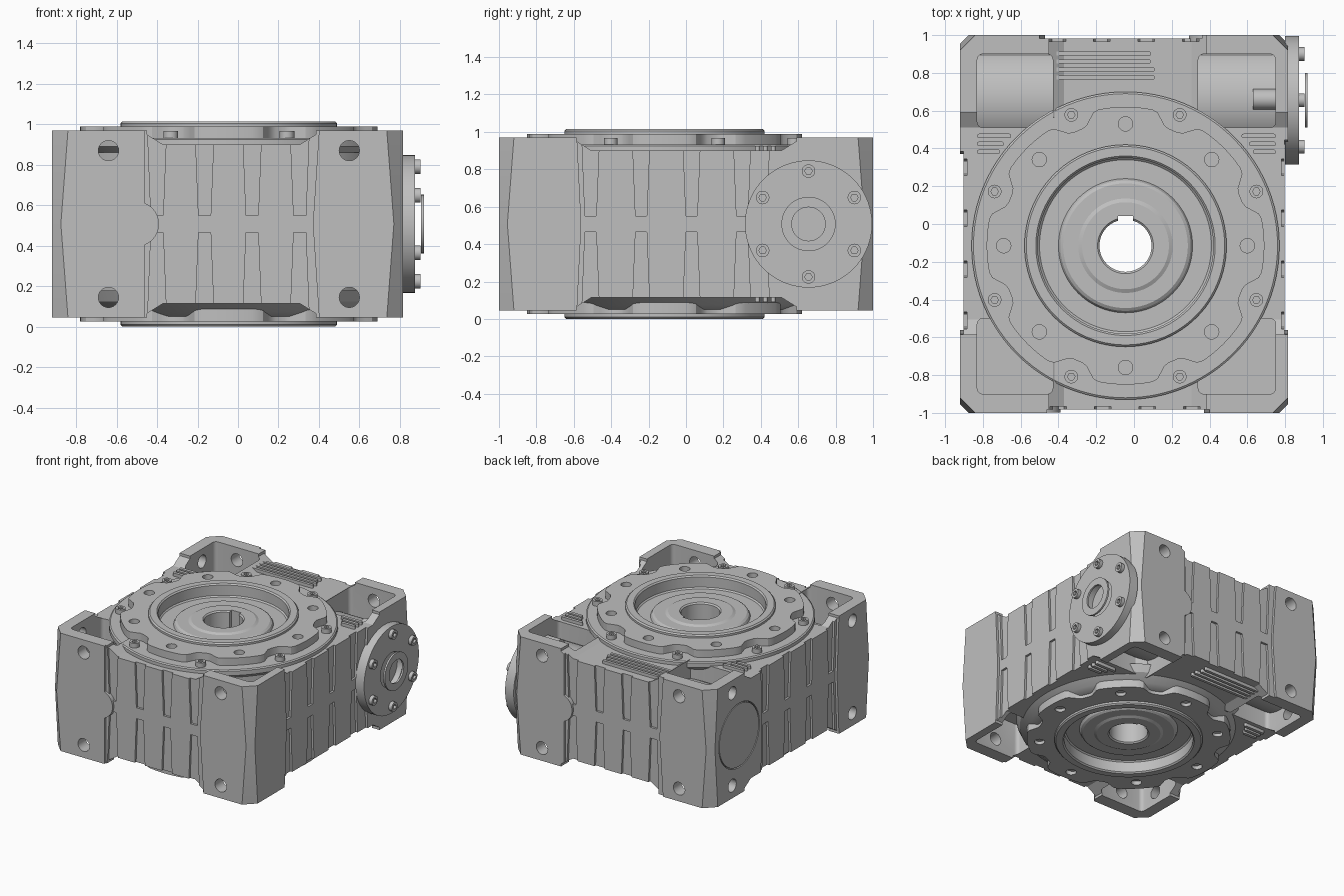
import bpy, bmesh
from math import sin, cos, pi, radians, exp

cube = bpy.data.objects.get("Cube")
if cube:
    bpy.data.objects.remove(cube)

grey = bpy.data.materials.new("cast_grey")
grey.use_nodes = True
grey.diffuse_color = (0.52, 0.52, 0.52, 1)
grey.node_tree.nodes["Principled BSDF"].inputs["Base Color"].default_value = (0.52, 0.52, 0.52, 1)

H = 1.015            # overall height, also used to mirror top to bottom
MID = H / 2
CX, CY = -0.045, -0.115   # output axis
WY = 0.655                # input axis


def finish(name, bm):
    bmesh.ops.recalc_face_normals(bm, faces=bm.faces)
    me = bpy.data.meshes.new(name)
    bm.to_mesh(me)
    bm.free()
    me.materials.append(grey)
    ob = bpy.data.objects.new(name, me)
    bpy.context.collection.objects.link(ob)
    return ob


def loft(name, rings, cap=True):
    """Skin a list of equal point rings; without caps the rings close on themselves."""
    bm = bmesh.new()
    vs = [[bm.verts.new(p) for p in ring] for ring in rings]
    n = len(vs[0])
    pairs = list(zip(vs, vs[1:])) + ([] if cap else [(vs[-1], vs[0])])
    for a, b in pairs:
        for i in range(n):
            j = (i + 1) % n
            bm.faces.new((a[i], a[j], b[j], b[i]))
    if cap:
        bm.faces.new(vs[0])
        bm.faces.new(vs[-1])
    return finish(name, bm)


def prism(name, pts, axis, lo, hi):
    put = {"x": lambda u, v, w: (w, u, v), "y": lambda u, v, w: (u, w, v), "z": lambda u, v, w: (u, v, w)}[axis]
    return loft(name, [[put(u, v, w) for u, v in pts] for w in (lo, hi)])


def circle(u, v, r, n=32):
    return [(u + r * cos(2 * pi * i / n), v + r * sin(2 * pi * i / n)) for i in range(n)]


def rect(u0, v0, u1, v1):
    return [(u0, v0), (u1, v0), (u1, v1), (u0, v1)]


def rounded(u0, v0, u1, v1, r=0.03):
    corners = [(u1 - r, v1 - r), (u0 + r, v1 - r), (u0 + r, v0 + r), (u1 - r, v0 + r)]
    return [(u + r * cos(pi / 2 * (k + t / 4)), v + r * sin(pi / 2 * (k + t / 4)))
            for k, (u, v) in enumerate(corners) for t in range(5)]


def flip(pts):
    return [(u, H - v) for u, v in pts]


def both(profile):
    return profile + flip(reversed(profile))


def lathe(name, profile, n=96):
    rings = [[(CX + r * cos(2 * pi * i / n), CY + r * sin(2 * pi * i / n), z) for i in range(n)] for r, z in profile]
    return loft(name, rings, cap=False)


def cut(target, cutter):
    mod = target.modifiers.new("cut", "BOOLEAN")
    mod.operation, mod.solver, mod.object = "DIFFERENCE", "EXACT", cutter
    bpy.context.view_layer.objects.active = target
    bpy.ops.object.modifier_apply(modifier=mod.name)
    bpy.data.objects.remove(cutter)


def octagon(z, c):
    x0, x1, y0, y1 = -0.92, 0.815, -1, 1
    return [(x, y, z) for x, y in ((x0 + c, y0), (x1 - c, y0), (x1, y0 + c), (x1, y1 - c),
                                   (x1 - c, y1), (x0 + c, y1), (x0, y1 - c), (x0, y0 + c))]


# Housing block with chamfered corners
body = loft("housing", [octagon(0.045, 0.08), octagon(MID, 0.045), octagon(0.97, 0.08)])

# Recessed walls between the corner posts, with tapered grooves:
# axis, face position, ends, inward bow of each end at mid height, groove centres
walls = [("y", -1, (-0.46, 0.41), (0, 0.04), (-0.40, -0.165, 0.07, 0.305)),
         ("y", 1, (-0.51, 0.36), (0.04, 0), (-0.405, -0.17, 0.065, 0.30)),
         ("x", 0.815, (-0.59, 0.46), (0.03, 0.04), (-0.51, -0.24, 0.03, 0.30)),
         ("x", -0.92, (-0.59, 0.39), (0.03, 0.02), (-0.51, -0.24, 0.03, 0.30))]
for axis, face, (a, b), (bow_a, bow_b), grooves in walls:
    s = 1 if face > 0 else -1
    sunk = [(a, -0.1), (b, -0.1), (b - bow_b, MID), (b, H + 0.1), (a, H + 0.1), (a + bow_a, MID)]
    cut(body, prism("cutter", sunk, axis, face - s * 0.018, face + s * 0.1))
    for g in grooves:
        taper = [(g - 0.03, 0.55), (g + 0.03, 0.55), (g + 0.046, 0.955), (g - 0.046, 0.955)]
        for shape in (taper, flip(taper)):
            cut(body, prism("cutter", shape, axis, face - s * 0.035, face + s * 0.09))

# Lowered rim between posts, top and bottom
for axis, a, b in (("y", -0.45, 0.385), ("x", -0.585, 0.59)):
    notch = [(a, 1.2), (a, 0.95), (a + 0.08, 0.9), (b - 0.08, 0.9), (b, 0.95), (b, 1.2)]
    for shape in (notch, flip(notch)):
        cut(body, prism("cutter", shape, axis, -1.3, 1.3))

# Corner pockets, top and bottom
for x0, x1 in ((-0.83, -0.43), (0.34, 0.75)):
    for y0, y1 in ((-0.9, -0.5), (0.51, 0.9)):
        for lo, hi in ((0.68, 1.2), (-0.2, H - 0.68)):
            cut(body, prism("cutter", rounded(x0, y0, x1, y1), "z", lo, hi))

# Mounting holes through the post walls
for z in (0.87, H - 0.87):
    for x in (-0.64, 0.55):
        for lo, hi in ((-1.1, -0.87), (0.87, 1.1)):
            cut(body, prism("cutter", circle(x, z, 0.05, 24), "y", lo, hi))
    for y in (-0.75, 0.74):
        cut(body, prism("cutter", circle(y, z, 0.05, 24), "x", -1.1, -0.8))

# Clear the centre for the output hub
cut(body, prism("cutter", circle(CX, CY, 0.6, 64), "z", -0.2, 1.2))

# Flush blind cap opposite the input, set in its bore
cut(body, prism("cutter", circle(WY, MID, 0.252, 64), "x", -1.1, -0.89))
prism("blind_cap", circle(WY, MID, 0.244, 64), "x", -0.9, -0.919)

# Gear drum and output hub
lathe("gear_drum", both([(0.55, 0.885), (0.775, 0.885)]))
hub = lathe("output_hub", both([(0.138, 0.945), (0.148, 0.955), (0.23, 0.955), (0.25, 0.945), (0.33, 0.945),
                                (0.345, 0.935), (0.355, 0.915), (0.455, 0.915), (0.465, 0.925), (0.465, 1.005),
                                (0.475, 1.015), (0.525, 1.015), (0.535, 1.005), (0.535, 0.9)]))
cut(hub, prism("cutter", rect(CX - 0.04, CY + 0.05, CX + 0.04, CY + 0.158), "z", -0.2, 1.2))


# Scalloped output flanges with holes, on a backing disc and a backing cone
def scallop(i, n=160):
    t = 2 * pi * i / n
    off = t % (pi / 4) - pi / 8
    r = 0.735 - 0.075 * exp(-(off / 0.13) ** 4)
    return CX + r * cos(t), CY + r * sin(t)


lathe("top_disc", [(0.52, 0.86), (0.78, 0.86), (0.815, 0.89), (0.815, 0.925), (0.805, 0.932), (0.52, 0.932)])
lathe("bottom_cone", [(0.52, 0.05), (0.665, 0.05), (0.72, 0.075), (0.785, 0.125), (0.81, 0.18), (0.52, 0.18)])
for side, lo, hi in (("top", 0.92, 0.99), ("bottom", H - 0.99, H - 0.92)):
    plate = prism(side + "_flange", [scallop(i) for i in range(160)], "z", lo, hi)
    cut(plate, prism("cutter", circle(CX, CY, 0.5, 96), "z", -0.2, 1.2))
    for k in range(8):
        a = pi / 4 * k
        cut(plate, prism("cutter", circle(CX + 0.645 * cos(a), CY + 0.645 * sin(a), 0.038, 24), "z", -0.2, 1.2))


# Socket head bolts
def bolt(name, axis, u, v, lo, hi):
    head = prism(name, circle(u, v, 0.036, 24), axis, lo, hi)
    cut(head, prism("cutter", circle(u, v, 0.02, 6), axis, hi - 0.02, hi + 0.05))


for k in range(8):
    a = pi / 8 + pi / 4 * k
    bolt("flange_bolt", "z", CX + 0.75 * cos(a), CY + 0.75 * sin(a), 0.925, 0.968)

# Worm housing running across the back pockets, with a small boss
prism("worm_housing", circle(WY, MID, 0.295, 64), "x", -0.86, 0.77)
prism("boss", circle(0.66, 0.79, 0.055, 24), "x", 0.63, 0.76)

# Input flange, its bolts and the shaft seal ring standing off it
cover = prism("input_flange", circle(WY, MID, 0.34, 72), "x", 0.80, 0.874)
cut(cover, prism("cutter", circle(WY, MID, 0.135, 48), "x", 0.83, 1.0))
ring = prism("seal_ring", circle(WY, MID, 0.145, 48), "x", 0.904, 0.918)
cut(ring, prism("cutter", circle(WY, MID, 0.09, 40), "x", 0.8, 1.0))
for k in range(6):
    a = radians(30 + 60 * k)
    bolt("input_bolt", "x", WY + 0.283 * cos(a), MID + 0.283 * sin(a), 0.87, 0.902)

# Rounded lugs on the posts
prism("front_lug", circle(-0.5, MID, 0.11, 40), "y", -0.999, -0.94)
prism("back_lug", circle(0.4, MID, 0.11, 40), "y", 0.94, 0.999)

# Cooling ribs, top and bottom
for lo, hi in ((0.89, 0.925), (H - 0.925, H - 0.89)):
    for i, end in enumerate((0.11, 0.11, 0.09, 0.09)):
        y = 0.765 + 0.042 * i
        prism("back_rib", rounded(-0.43, y, end, y + 0.022, 0.01), "z", lo, hi)
    for i, w in enumerate((0.12, 0.14, 0.18)):
        y = 0.37 + 0.042 * i
        prism("right_rib", rounded(-0.83, y, -0.83 + w, y + 0.024, 0.01), "z", lo, hi)
        prism("left_rib", rounded(0.75 - w, y, 0.75, y + 0.024, 0.01), "z", lo, hi)

# Smooth curved faces, keep machined edges sharp
bpy.ops.object.select_all(action="DESELECT")
for ob in bpy.context.scene.objects:
    if ob.type == "MESH" and grey.name in ob.data.materials:
        ob.select_set(True)
        bpy.context.view_layer.objects.active = ob
bpy.ops.object.shade_smooth_by_angle(angle=radians(25))
